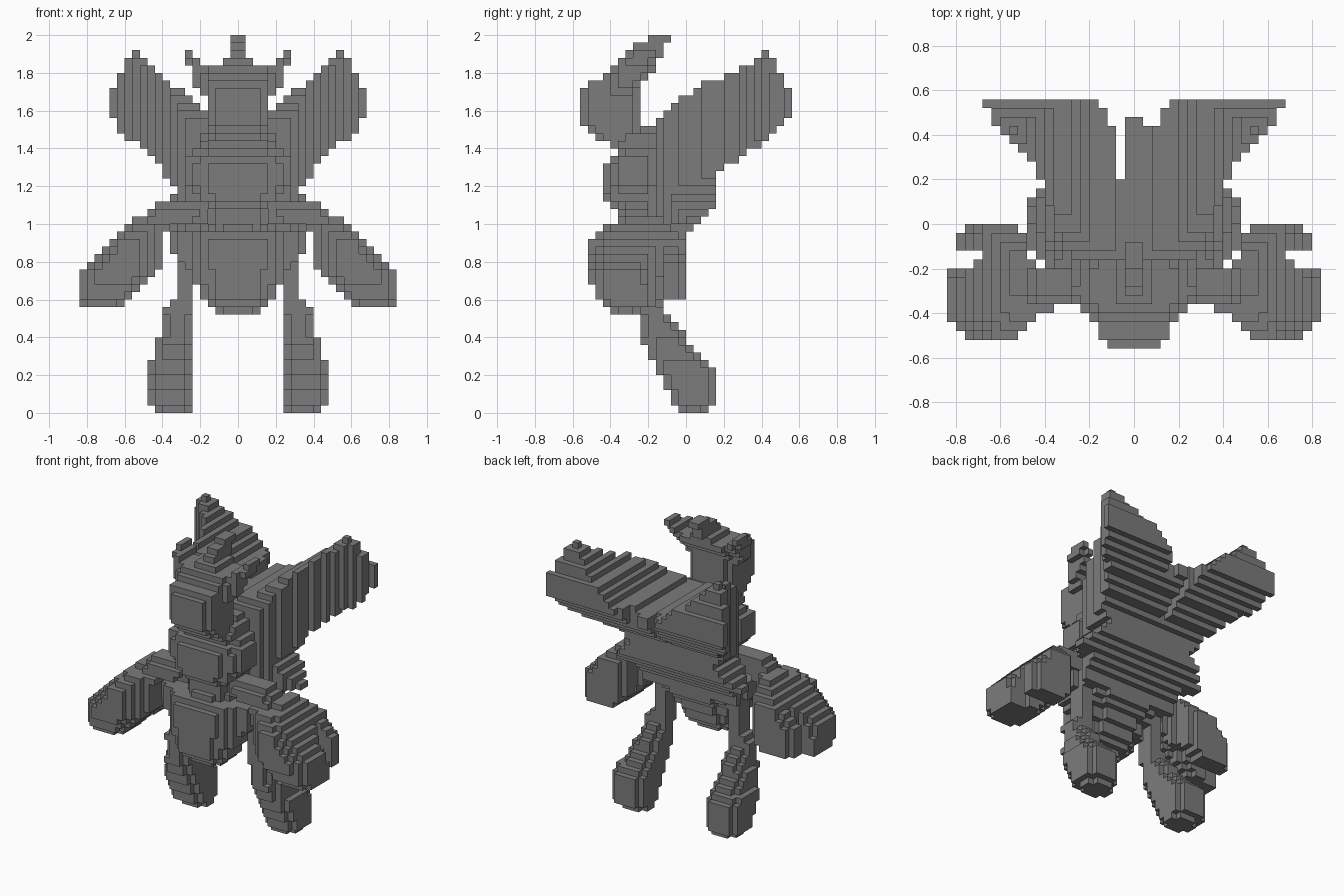
import bpy
import bmesh
from mathutils import Vector

CELL = 0.04  # edge length of one block

default_cube = bpy.data.objects.get("Cube")
if default_cube:
    bpy.data.objects.remove(default_cube, do_unlink=True)

# One flat stone colour
stone = bpy.data.materials.new("stone_grey")
stone.use_nodes = True
stone_colour = (0.2, 0.2, 0.2, 1)
stone.diffuse_color = stone_colour
stone.node_tree.nodes["Principled BSDF"].inputs["Base Color"].default_value = stone_colour


def inside(polygon, u, v):
    """Even-odd test of a point against a closed profile."""
    result = False
    previous_u, previous_v = polygon[-1]
    for next_u, next_v in polygon:
        if (next_v > v) != (previous_v > v):
            crossing = next_u + (v - next_v) * (previous_u - next_u) / (previous_v - next_v)
            if u < crossing:
                result = not result
        previous_u, previous_v = next_u, next_v
    return result


def rounded(layer, power, centred):
    """Keep the blocks of one level that lie in a superellipse around it."""
    xs = [block[0] for block in layer]
    ys = [block[1] for block in layer]
    x_high, y_low, y_high = max(xs) + 1, min(ys), max(ys) + 1
    x_low = -x_high if centred else min(xs)
    kept = set()
    for i, j, k in layer:
        u = abs(2 * i + 1 - x_low - x_high) / (x_high - x_low)
        v = abs(2 * j + 1 - y_low - y_high) / (y_high - y_low)
        if u ** power + v ** power <= 1:
            kept.add((i, j, k))
    return kept


def carve(front, side, top, power=None, centred=False):
    """Blocks inside all three profiles, mirrored; power rounds each level."""
    half_width = int(max(point[0] for point in front)) + 1
    depths = [int(point[0]) for point in side]
    heights = [int(point[1]) for point in side]
    half = set()
    for k in range(min(heights) - 1, max(heights) + 1):
        layer = {(i, j, k)
                 for j in range(min(depths) - 1, max(depths) + 1)
                 for i in range(half_width)
                 if inside(side, j + 0.5, k + 0.5)
                 and inside(front, i + 0.5, k + 0.5)
                 and inside(top, i + 0.5, j + 0.5)}
        if layer and power:
            layer = rounded(layer, power, centred)
        half |= layer
    return half | {(-1 - i, j, k) for i, j, k in half}


# Profiles are counted in blocks: front (x, z), side (y, z), top (x, y)

# Head with a three-pointed crest sweeping backwards
head = carve(
    front=[(0, 36), (4, 36), (4, 42), (5, 42), (6, 44), (6, 46), (7, 46), (7, 48),
           (6, 48), (5, 46), (2, 46), (2, 47), (1, 48), (1, 50), (0, 50)],
    side=[(-13, 37), (-14, 39), (-14, 43), (-12, 44), (-9, 46), (-7, 48), (-7, 49), (-5, 49),
          (-5, 50), (-2, 50), (-2, 49), (-3, 49), (-3, 47), (-4, 46), (-6, 43), (-6, 36),
          (-11, 36)],
    top=[(0, -14), (3, -14), (4, -13), (4, -10), (7, -9), (7, -2), (0, -2)],
    power=3, centred=True)

# Domed chest, broad at the shoulders
chest = carve(
    front=[(0, 27), (4, 27), (6, 29), (7, 31), (7, 34), (5, 36), (4, 38), (0, 38)],
    side=[(-6, 38), (-10, 36), (-9, 34), (-11, 33), (-11, 29), (-10, 27), (-3, 27), (-3, 38)],
    top=[(0, -11), (3, -11), (5, -10), (7, -9), (7, -5), (5, -3), (0, -3)],
    power=3, centred=True)

# Waist and back, widening under the wings
back = carve(
    front=[(0, 37), (5, 37), (8, 35), (8, 29), (10, 28), (12, 26), (12, 25), (9, 25),
           (9, 20), (0, 20)],
    side=[(-5, 37), (-5, 29), (-9, 28), (-9, 21), (-1, 21), (0, 24), (3, 26), (4, 27),
          (4, 30), (3, 31), (-2, 37)],
    top=[(0, -9), (3, -9), (4, -6), (6, -4), (9, -2), (12, 0), (12, 3), (10, 4), (0, 4)])

# Abdomen
abdomen = carve(
    front=[(0, 13), (2, 13), (5, 15), (6, 18), (8, 20), (9, 21), (9, 24), (0, 25)],
    side=[(-10, 13), (-7, 13), (-4, 15), (-3, 18), (-1, 21), (-1, 25), (-9, 25),
          (-12, 22), (-13, 19), (-12, 16)],
    top=[(0, -12), (3, -12), (5, -11), (7, -9), (9, -8), (9, -2), (5, -1), (0, -1)],
    power=2.4, centred=True)

# Raised wings, spread back and outwards
wings = carve(
    front=[(0, 39), (4, 40), (8, 43), (11, 45), (12, 46), (13, 47), (13, 48.5), (14, 48),
           (16, 44), (17, 42), (18, 42), (18, 39), (17, 39), (16, 37), (14, 36), (11, 33),
           (8, 29), (0, 27)],
    side=[(-5, 37), (-3, 40), (0, 42), (3, 44), (6, 45), (9, 46.6), (10, 48), (11, 48.5),
          (12, 46), (13, 44), (14, 42), (14, 39), (12, 37), (9, 35), (6, 33), (4, 31),
          (3, 29), (-5, 29)],
    top=[(18, 14), (16, 12), (14, 9), (11, 6), (10, 4), (9, 0), (7, -4), (0, -5),
         (0, 13), (1, 12), (2, 10), (3, 11), (4, 14)])
# Narrow slot beside the middle ridge
wings = {b for b in wings if not (b[0] == -2 and b[1] > 4)}

# Arms ending in broad hands
arms = carve(
    front=[(4, 28), (10, 28), (13, 26), (15, 25), (18, 22), (20, 20), (21, 19), (21, 14),
           (16, 14), (12, 17), (10, 20), (10, 24), (8, 25), (4, 25)],
    side=[(-13, 18), (-13, 22), (-12, 24), (-9, 25), (-8, 28), (-4, 28), (-2, 25), (-2, 22),
          (-4, 19), (-4, 14), (-11, 14), (-12, 16)],
    top=[(21, -5), (21, -12), (18, -13), (14, -13), (12, -12), (11, -10), (8, -9), (4, -9),
         (4, -5), (11, -5), (12, -3), (13, -2), (17, -2), (18, -5)],
    power=2.7)
# Rear prong of each hand
arms |= carve(
    front=[(13, 26), (15, 25), (18, 22), (20, 19), (20, 15), (15, 15), (12, 17), (10, 20),
           (11, 24)],
    side=[(-6, 25), (-2, 25), (0, 23), (0, 15), (-3, 15), (-3, 18), (-6, 18)],
    top=[(13, 0), (19, 0), (20, -1), (20, -3), (17, -3), (17, -6), (11, -6), (12, -3)],
    power=4)

# Legs trailing backwards to rounded feet
legs = carve(
    front=[(6, 21), (8, 21), (8, 16), (10, 13), (11, 8), (12, 7), (12, 1), (11, 0),
           (7, 0), (6, 1)],
    side=[(-6, 21), (-3, 21), (-3, 14), (0, 10), (4, 5), (4, 2), (3, 0), (-1, 0),
          (-3, 4), (-6, 10)],
    top=[(6, -7), (9, -7), (12, -2), (12, 3), (11, 4), (7, 4), (6, 3)],
    power=2.3)

parts = {"head": head, "chest": chest, "back": back, "abdomen": abdomen, "wing": wings,
         "arm": arms, "leg": legs}
PAIRED = ("wing", "arm", "leg")
solid = set().union(*parts.values())


def build(name, blocks):
    """Mesh the exposed faces of a set of blocks."""
    bm = bmesh.new()
    for block in blocks:
        centre = Vector(block) + Vector((0.5, 0.5, 0.5))
        for axis in range(3):
            for sign in (-1, 1):
                normal = Vector((0, 0, 0))
                normal[axis] = sign
                neighbour = list(block)
                neighbour[axis] += sign
                if tuple(neighbour) in solid:
                    continue
                across = Vector((0, 0, 0))
                across[(axis + 1) % 3] = 1
                along = normal.cross(across)
                corners = [-across - along, across - along, across + along, along - across]
                bm.faces.new([bm.verts.new((centre + (normal + c) / 2) * CELL)
                              for c in corners])
    bmesh.ops.remove_doubles(bm, verts=bm.verts, dist=CELL / 10)
    mesh = bpy.data.meshes.new(name)
    bm.to_mesh(mesh)
    bm.free()
    mesh.materials.append(stone)
    bpy.context.collection.objects.link(bpy.data.objects.new(name, mesh))


# Every block belongs to the first part that claims it
claimed = set()
for part_name, part_blocks in parts.items():
    own = part_blocks - claimed
    claimed |= own
    if part_name in PAIRED:
        build("left_" + part_name, {b for b in own if b[0] >= 0})
        build("right_" + part_name, {b for b in own if b[0] < 0})
    else:
        build(part_name, own)
